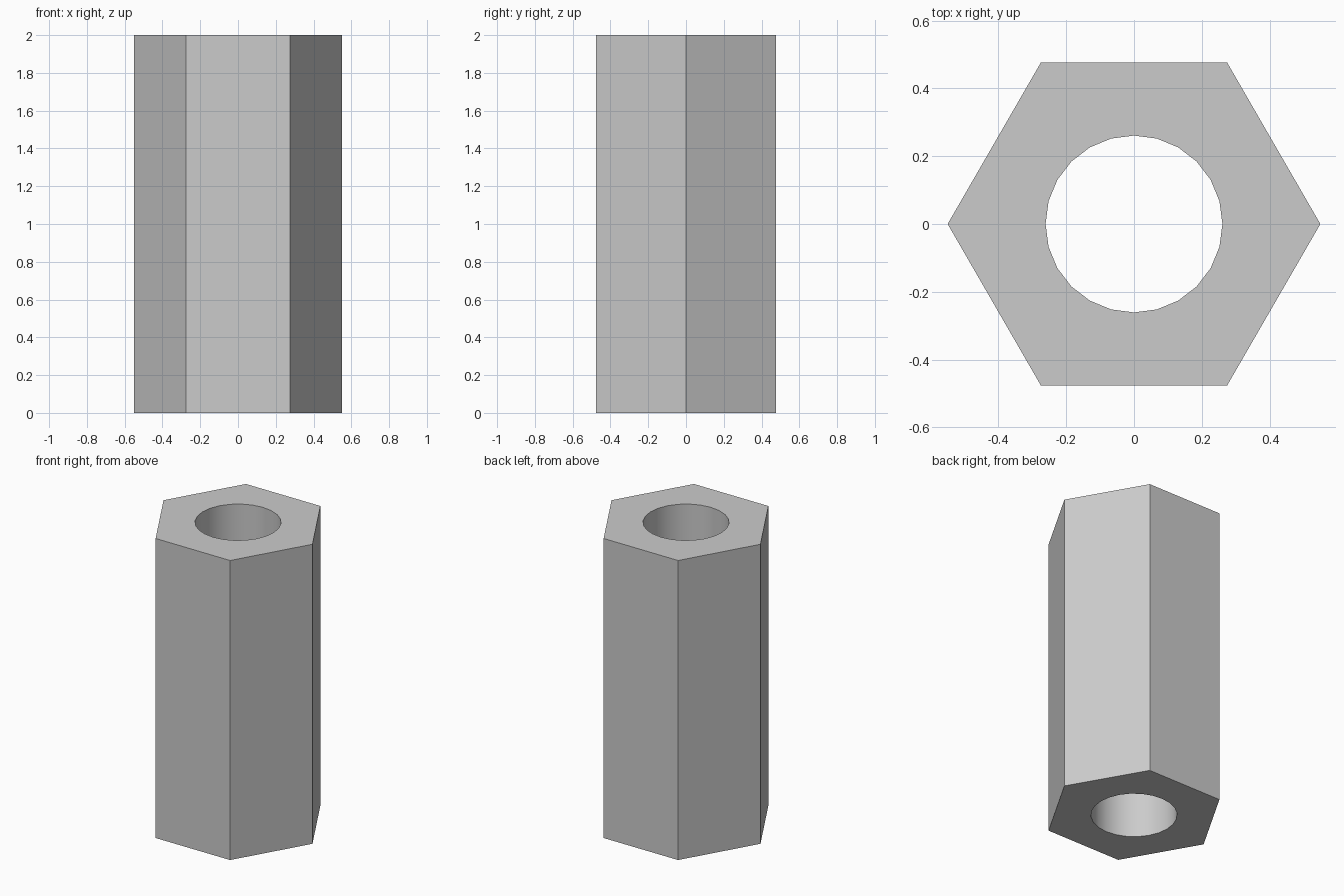
import bpy
import bmesh
from math import cos, sin, tau, radians

HEIGHT = 2.0
HEX_RADIUS = 0.55
BORE_RADIUS = 0.261
HEX_SIDES = 6
STEP = 4                       # bore segments per hex side
BORE_SIDES = HEX_SIDES * STEP

cube = bpy.data.objects.get("Cube")
if cube:
    bpy.data.objects.remove(cube, do_unlink=True)

# Plain grey metal
grey = bpy.data.materials.new("grey_metal")
grey.use_nodes = True
colour = (0.6, 0.6, 0.6, 1)
grey.diffuse_color = colour
grey.node_tree.nodes["Principled BSDF"].inputs["Base Color"].default_value = colour

bm = bmesh.new()


def ring(radius, sides, z):
    return [bm.verts.new((radius * cos(tau * i / sides), radius * sin(tau * i / sides), z))
            for i in range(sides)]


def wall(low, high, inward=False):
    n = len(low)
    for i in range(n):
        j = (i + 1) % n
        quad = [low[i], low[j], high[j], high[i]]
        bm.faces.new(quad[::-1] if inward else quad)


def end_cap(outer, inner, down=False):
    # One face per hex side, following the bore along its inner edge
    for i in range(HEX_SIDES):
        arc = [inner[(i * STEP + k) % BORE_SIDES] for k in range(STEP, -1, -1)]
        loop = [outer[i], outer[(i + 1) % HEX_SIDES]] + arc
        bm.faces.new(loop[::-1] if down else loop)


# Hexagonal outside, round through bore, flat ends
hex_low, hex_high = (ring(HEX_RADIUS, HEX_SIDES, z) for z in (0, HEIGHT))
bore_low, bore_high = (ring(BORE_RADIUS, BORE_SIDES, z) for z in (0, HEIGHT))
wall(hex_low, hex_high)
wall(bore_low, bore_high, inward=True)
end_cap(hex_high, bore_high)
end_cap(hex_low, bore_low, down=True)

mesh = bpy.data.meshes.new("hex_standoff")
bm.to_mesh(mesh)
bm.free()
mesh.materials.append(grey)
standoff = bpy.data.objects.new("hex_standoff", mesh)
bpy.context.collection.objects.link(standoff)

# Smooth bore, crisp hex edges
bpy.ops.object.select_all(action='DESELECT')
standoff.select_set(True)
bpy.context.view_layer.objects.active = standoff
bpy.ops.object.shade_smooth_by_angle(angle=radians(30))
